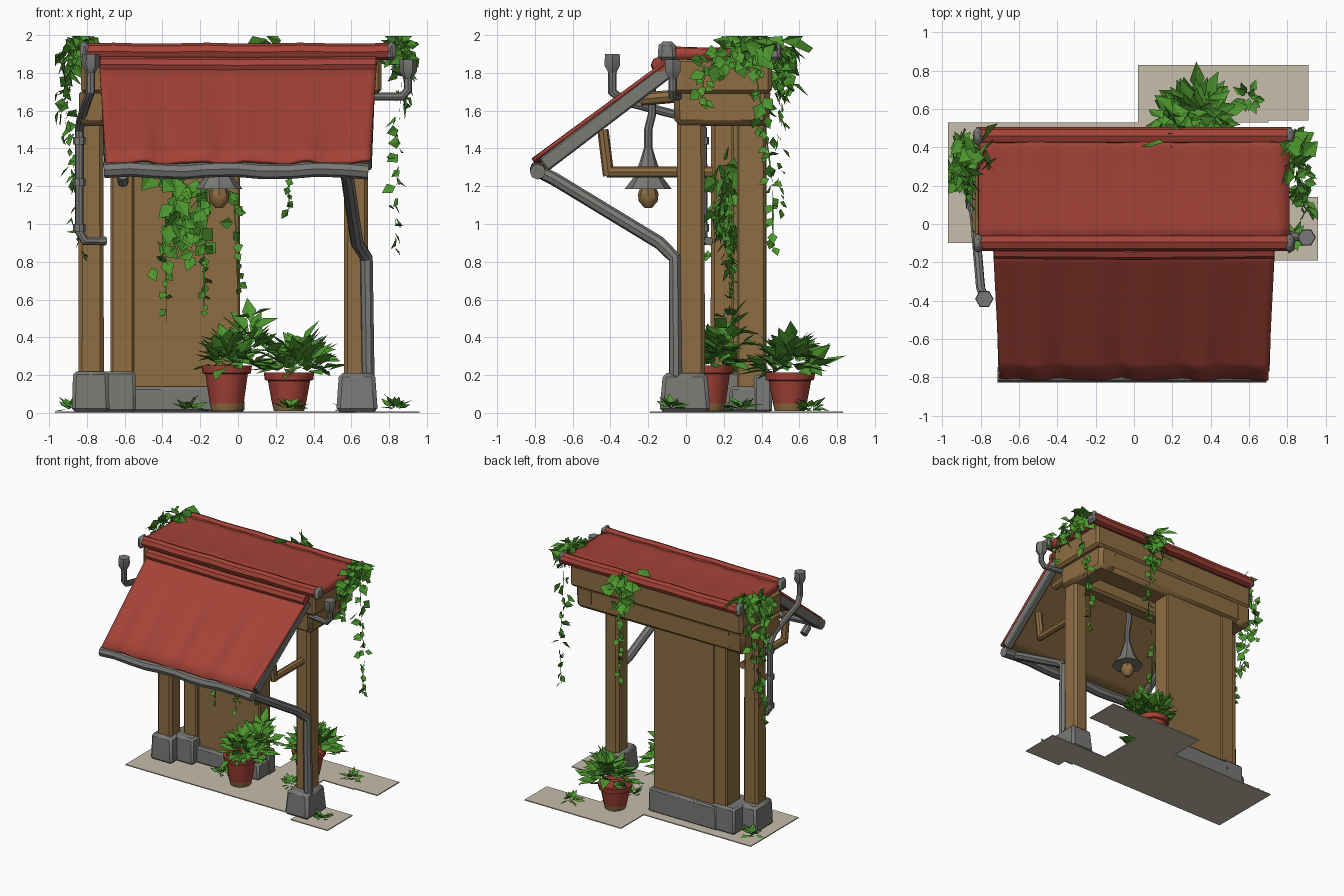
import bpy, bmesh, math, random
from mathutils import Vector as V

if "Cube" in bpy.data.objects:
    bpy.data.objects.remove(bpy.data.objects["Cube"])

random.seed(7)

def mat(name, r, g, b):
    m = bpy.data.materials.new(name)
    m.diffuse_color = (r, g, b, 1)
    m.use_nodes = True
    m.node_tree.nodes["Principled BSDF"].inputs["Base Color"].default_value = m.diffuse_color
    return m

RED = mat("red_cloth", .37, .055, .038)
WOOD = mat("brown_wood", .27, .155, .055)
GREY = mat("grey_stone", .19, .19, .18)
PAVE = mat("pale_paving", .57, .51, .41)
LEAF = mat("green_leaf", .075, .31, .028)

def finish(name, bm, *mats):
    me = bpy.data.meshes.new(name)
    bm.to_mesh(me)
    bm.free()
    ob = bpy.data.objects.new(name, me)
    for m in mats:
        me.materials.append(m)
    bpy.context.collection.objects.link(ob)
    return ob

def box(name, x0, x1, y0, y1, z0, z1, m, taper=1.0, bevel=.012):
    """Bevelled block; taper scales its top."""
    bm = bmesh.new()
    bmesh.ops.create_cube(bm, size=1)
    for v in bm.verts:
        k = taper if v.co.z > 0 else 1
        v.co = V(((x0 + x1) / 2 + v.co.x * k * (x1 - x0), (y0 + y1) / 2 + v.co.y * k * (y1 - y0),
                  (z0 + z1) / 2 + v.co.z * (z1 - z0)))
    if bevel:
        bmesh.ops.bevel(bm, geom=bm.edges[:], offset=bevel, segments=1, affect='EDGES')
    return finish(name, bm, m)

def pipe(name, pts, r, m):
    cu = bpy.data.curves.new(name, 'CURVE')
    cu.dimensions, cu.bevel_depth, cu.bevel_resolution, cu.use_fill_caps = '3D', r, 2, True
    sp = cu.splines.new('POLY')
    sp.points.add(len(pts) - 1)
    for p, c in zip(sp.points, pts):
        p.co = (*c, 1)
    tmp = bpy.data.objects.new(name, cu)
    bpy.context.collection.objects.link(tmp)
    bpy.context.view_layer.update()
    me = bpy.data.meshes.new_from_object(tmp)
    bpy.data.objects.remove(tmp)
    me.materials.clear()
    me.materials.append(m)
    ob = bpy.data.objects.new(name, me)
    bpy.context.collection.objects.link(ob)
    return ob

def lathe(name, c, prof, n, *mats, split=-1):
    """Spin (radius, z) points round c; faces below split take material 1."""
    bm = bmesh.new()
    rings = [[bm.verts.new((c[0] + r * math.cos(2 * math.pi * i / n), c[1] + r * math.sin(2 * math.pi * i / n), z))
              for i in range(n)] for r, z in prof]
    for a, b in zip(rings, rings[1:]):
        for i in range(n):
            j = (i + 1) % n
            f = bm.faces.new((a[i], a[j], b[j], b[i]))
            f.material_index = int(f.calc_center_median().z < split)
    bm.faces.new(rings[0][::-1])
    bm.faces.new(rings[-1])
    return finish(name, bm, *mats)

def rnd(s=1.0):
    return V((random.uniform(-s, s), random.uniform(-s, s), random.uniform(-s, s)))

def leaf(bm, p, d, length, width, face):
    """Pointed leaf, folded along its middle."""
    d = d.normalized()
    s = d.cross(face)
    s = s.normalized() if s.length > .01 else d.orthogonal().normalized()
    n = s.cross(d)
    a, t = bm.verts.new(p), bm.verts.new(p + d * length)
    mid = p + d * length * .42 + n * width * .12
    l, r = bm.verts.new(mid + s * width / 2), bm.verts.new(mid - s * width / 2)
    for q in ((a, t, l), (a, r, t)):
        bm.faces.new(q)

def clamp(bm):
    for v in bm.verts:
        v.co.z = max(.01, min(v.co.z, 1.995))
        v.co.x = max(-.97, min(.96, v.co.x))

def ivy(name, strands, face):
    """Each strand: path points, leaf count, start spread, end spread, leaf size."""
    bm = bmesh.new()
    for pts, n, s0, s1, size in strands:
        pts = [V(p) for p in pts]
        for i in range(n):
            t = i / n * (len(pts) - 1)
            k = min(int(t), len(pts) - 2)
            f = t / (len(pts) - 1)
            p = pts[k].lerp(pts[k + 1], t - k) + rnd(s0 + (s1 - s0) * f)
            sz = size * random.uniform(.7, 1.3) * (1 - .4 * f)
            leaf(bm, p, V((0, 0, -.5)) + rnd(.8), sz, sz * .8, V(face) + rnd(.5))
        for a, b in zip(pts, pts[1:]):
            leaf(bm, a, b - a, (b - a).length * 1.05, .01, V(face))
    clamp(bm)
    return finish(name, bm, LEAF)

def plant(name, c, n, radius, h, size):
    """Rosette of arching leaves."""
    bm = bmesh.new()
    for i in range(n):
        a = i * 2.4 + random.uniform(-.3, .3)
        e = random.random()
        out = V((math.cos(a), math.sin(a), 0))
        p = V(c) + out * radius * (1 - e) * random.uniform(.4, .75) + V((0, 0, h * e * random.uniform(.4, .95)))
        leaf(bm, p, out + V((0, 0, random.uniform(-.6, .7) + e * .7)), size * random.uniform(.7, 1.3),
             size * .6, V((0, 0, 1)) + rnd(.5))
    clamp(bm)
    return finish(name, bm, LEAF)

# Paving
for i, (x0, x1, y0, y1) in enumerate([(-.97, .42, -.1, .53), (.42, .62, -.1, .14),
                                      (.62, .96, -.19, .14), (.02, .91, .54, .83), (.02, .7, .53, .54)]):
    box(f"paving_{i}", x0, x1, y0, y1, 0, .008, PAVE, 1, 0)

# Stone footings
box("left_footing", -.88, -.68, .09, .34, .004, .22, GREY, .93, .018)
box("inner_footing", -.76, -.54, .17, .45, .004, .22, GREY, .97, .015)
box("wall_footing", -.57, .03, .23, .45, .004, .14, GREY, .98, .015)
box("wall_footing_back", -.6, .035, .36, .455, .004, .2, GREY, .98, .012)
box("right_footing", .52, .74, -.14, .13, .004, .21, GREY, .87, .02)

# Posts and wall
box("left_post", -.845, -.71, .13, .27, .2, 1.6, WOOD, .95, .02)
box("inner_post", -.675, -.55, .24, .425, .18, 1.55, WOOD, 1, .012)
box("wall_panel", -.56, .01, .27, .42, .1, 1.56, WOOD, 1, .01)
box("right_post", .56, .69, -.05, .10, .18, 1.56, WOOD, .97, .02)

# Beams under the roof
box("roof_beam", -.83, .76, -.08, .455, 1.69, 1.88, WOOD, 1, .02)
box("back_beam", -.80, .70, .22, .44, 1.52, 1.72, WOOD, 1.02, .03)
box("front_beam", -.82, .70, -.06, .07, 1.55, 1.72, WOOD, 1, .02)
for n, x0, x1 in (("left", -.84, -.68), ("right", .54, .715)):
    box(n + "_side_beam", x0, x1, -.06, .44, 1.52, 1.72, WOOD, 1.03, .03)

# Flat cloth roof with rolled edges and grey end caps
bm = bmesh.new()
bmesh.ops.create_grid(bm, x_segments=24, y_segments=6, size=1)
for v in bm.verts:
    x, y = v.co.x, v.co.y
    v.co = V((x * .81, .185 + y * .29, 1.938 + .004 * math.sin(x * 17) - .008 * (1 - y * y)))
so = finish("roof_cloth", bm, RED).modifiers.new("thickness", 'SOLIDIFY')
so.thickness, so.offset = .06, -1
for n, y in (("front", -.095), ("back", .46)):
    pipe(n + "_roof_roll", [(-.82 + .164 * i, y, 1.912 + .003 * math.sin(i * 2)) for i in range(11)], .045, RED)
    for s in (-1, 1):
        box(f"{n}_cap_{s}", s * .812 - .025, s * .812 + .025, y - .055, y + .045, 1.865, 1.965, GREY, .9, .02)
pipe("awning_roll", [(-.73, -.14, 1.845), (0, -.145, 1.84), (.73, -.14, 1.845)], .042, RED)

# Sloping awning: wavy red cloth above, brown boards below
TOP, LOW = V((0, -.12, 1.86)), V((0, -.81, 1.335))
NRM = V((0, -.605, .796))

def sheet(name, m, off, wave, thick, width):
    bm = bmesh.new()
    bmesh.ops.create_grid(bm, x_segments=44, y_segments=8, size=1)
    for v in bm.verts:
        t = (1 - v.co.y) / 2
        w = wave * t * (math.sin(v.co.x * 15) + .5 * math.sin(v.co.x * 26 + 1))
        p = TOP.lerp(LOW, t) + NRM * (off + w)
        p.x = v.co.x * (width - .035 * t)
        v.co = p
    so = finish(name, bm, m).modifiers.new("thickness", 'SOLIDIFY')
    so.thickness, so.offset = thick, -1

sheet("awning_cloth", RED, 0, .01, .02, .735)
sheet("awning_boards", WOOD, -.035, 0, .02, .70)
for s in (-1, 1):
    rail = box(f"awning_rail_{s}", -.025, .025, -.41, .42, -.04, .04, GREY, 1, .008)
    rail.rotation_euler = (math.atan2(.525, .69), 0, -s * .03)
    rail.location = TOP.lerp(LOW, .49) - NRM * .052 + V((s * .692, 0, 0))
    # wooden brackets holding the awning
    x = .62 * s
    pipe(f"bracket_arm_{s}", [(x, .14 if s < 0 else 0, 1.275), (x, -.42, 1.275)], .03, WOOD)
    pipe(f"bracket_prop_{s}", [(x, -.41, 1.255), (x, -.44, 1.5)], .03, WOOD)
    pipe(f"bracket_top_{s}", [(x, -.02, 1.68), (x, -.24, 1.66)], .035, WOOD)

# Gutter and drain pipes
pipe("gutter", [(-.71 + .14 * i, -.785, 1.285 + .008 * math.sin(i * 1.7)) for i in range(11)], .042, GREY)
pipe("drain_pipe", [(.57, -.76, 1.27), (.58, -.70, 1.24), (.63, -.14, .9), (.68, -.06, .82), (.69, -.055, .15)], .035, GREY)
pipe("left_drain", [(-.61, -.74, 1.26), (-.61, -.68, 1.22)], .03, GREY)
pipe("left_pipe", [(-.78, -.39, 1.84), (-.78, -.39, 1.70), (-.80, -.33, 1.65), (-.83, .02, 1.56), (-.84, .09, 1.5),
                   (-.84, .09, .96), (-.81, .09, .91), (-.70, .12, .91)], .024, GREY)
pipe("right_pipe", [(.9, -.07, 1.85), (.9, -.07, 1.71), (.87, -.07, 1.675), (.70, -.04, 1.675)], .022, GREY)
for n, x, y, z in (("left", -.78, -.39, 1.8), ("right", .9, -.07, 1.77)):
    lathe(n + "_hopper", (x, y), [(.024, z), (.048, z + .04), (.045, z + .1)], 6, GREY)
for z in (1.42, 1.2, .96):
    lathe(f"pipe_collar_{z}", (-.84, .09), [(.033, z), (.033, z + .04)], 8, GREY)

# Hanging lamp
pipe("lamp_hanger", [(-.1, -.18, 1.74), (-.1, -.18, 1.58), (-.1, -.2, 1.5), (-.1, -.2, 1.38)], .022, GREY)
lathe("lamp_shade", (-.1, -.2), [(.125, 1.185), (.075, 1.25), (.045, 1.33), (.024, 1.4)], 8, GREY)
lathe("lamp_bulb", (-.1, -.2), [(.02, 1.085), (.05, 1.12), (.055, 1.16), (.03, 1.22)], 8, WOOD)

# Potted plants
for n, x, y, h in (("front", -.06, .12, .25), ("back", .27, .55, .215)):
    lathe(n + "_pot", (x, y), [(.08, .01), (.09, .05), (.112, h - .045), (.128, h - .04), (.134, h), (.11, h),
                               (.1, h - .02)], 12, RED, WOOD, split=.05)
plant("front_plant", (-.04, .14, .25), 75, .2, .14, .14)
plant("front_plant_tall", (.07, .22, .32), 36, .14, .22, .13)
plant("back_plant", (.33, .56, .22), 85, .23, .17, .14)

# Grass tufts
for i, (x, y) in enumerate([(-.87, .38), (.28, .3), (.83, -.08), (.6, .66), (-.25, .17)]):
    plant(f"grass_{i}", (x, y, .02), 16, .06, .03, .07)

# Climbing ivy
ivy("left_ivy", [([(-.8, .42, 1.95), (-.87, .3, 1.95), (-.9, .15, 1.85)], 60, .06, .05, .13),
                 ([(-.9, .25, 1.88), (-.93, .3, 1.6), (-.88, .3, 1.4), (-.85, .26, 1.15)], 30, .04, .02, .1),
                 ([(-.86, .22, 1.25), (-.86, .2, 1.0), (-.8, .12, .82)], 20, .02, .03, .085),
                 ([(-.88, .42, 1.85), (-.92, .42, 1.45)], 12, .03, .01, .09)], (-1, 0, .5))
ivy("right_ivy", [([(.81, .4, 1.95), (.87, .3, 1.95), (.88, .12, 1.83)], 55, .05, .04, .125),
                  ([(.87, .36, 1.85), (.85, .42, 1.5), (.84, .46, 1.2), (.83, .46, .84)], 28, .03, .006, .09),
                  ([(.88, .1, 1.85), (.89, .08, 1.62)], 12, .03, .01, .09)], (1, 0, .5))
ivy("back_ivy", [([(.2, .47, 1.95), (.22, .53, 1.88), (.24, .52, 1.68)], 55, .06, .06, .13),
                 ([(.24, .51, 1.75), (.27, .5, 1.4), (.27, .5, 1.04)], 18, .03, .005, .08)], (0, 1, .5))
ivy("wall_ivy", [([(-.42, .23, 1.34), (-.3, .21, 1.1), (-.2, .22, .82)], 50, .09, .05, .125),
                 ([(-.15, .22, 1.2), (-.28, .21, 1.05), (-.42, .24, .8)], 38, .05, .05, .125),
                 ([(-.38, .25, 1.0), (-.38, .25, .5)], 10, .02, .006, .07),
                 ([(-.18, .23, .95), (-.18, .23, .5)], 12, .02, .006, .07),
                 ([(-.02, .2, 1.2), (.0, .22, .6)], 12, .03, .01, .08)], (0, -1, .2))

# Smooth shading with kept edges on everything except leaves
bpy.ops.object.select_all(action='DESELECT')
for ob in bpy.context.collection.objects:
    if ob.type == 'MESH' and ob.data.materials[0] != LEAF:
        ob.select_set(True)
        bpy.context.view_layer.objects.active = ob
bpy.ops.object.shade_smooth_by_angle(angle=math.radians(35))
